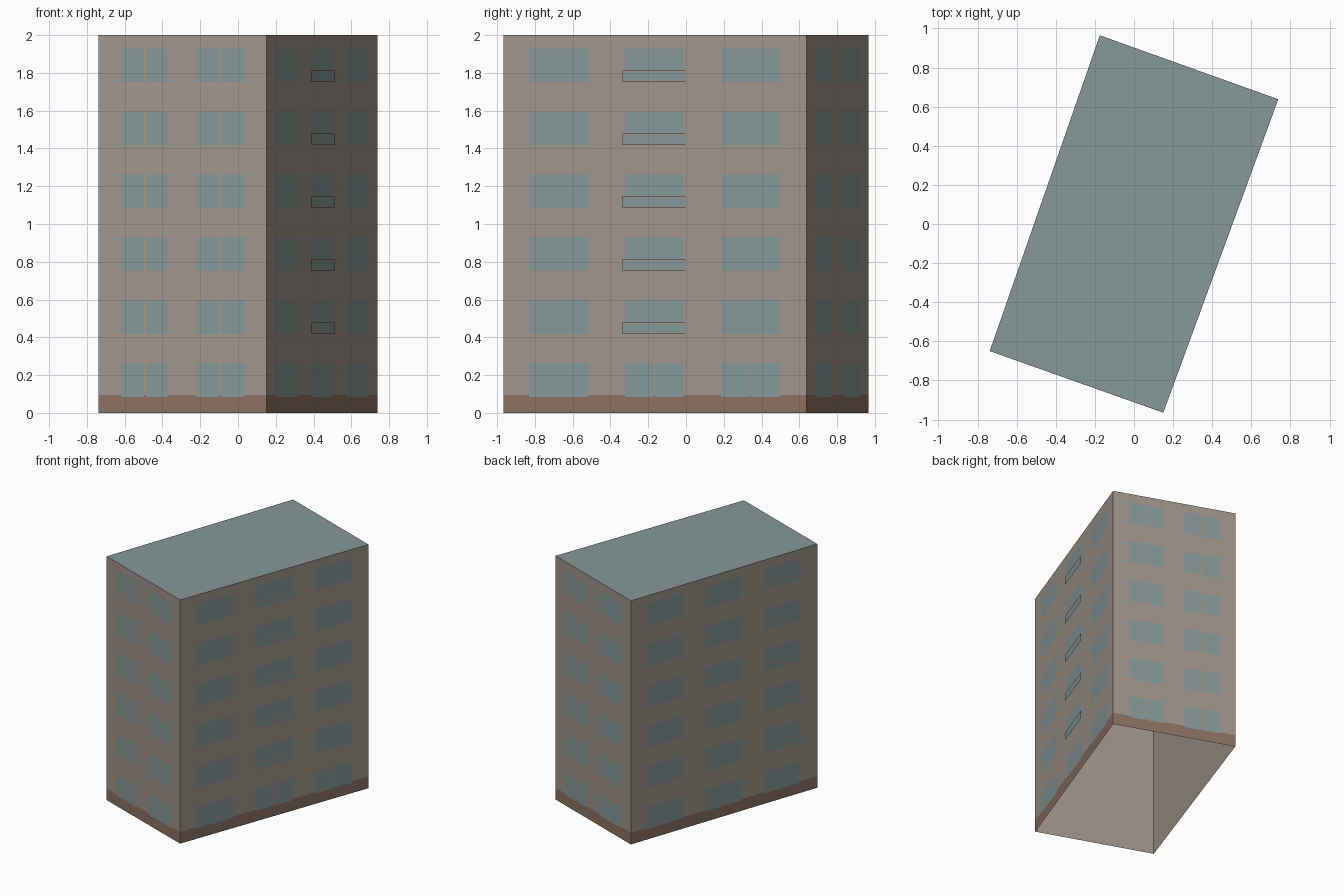
import bpy
import bmesh
from mathutils import Vector

cube = bpy.data.objects.get("Cube")
if cube:
    bpy.data.objects.remove(cube, do_unlink=True)


def make_material(name, rgb):
    mat = bpy.data.materials.new(name)
    mat.use_nodes = True
    colour = (*rgb, 1)
    mat.diffuse_color = colour
    mat.node_tree.nodes["Principled BSDF"].inputs["Base Color"].default_value = colour
    return mat


MATERIALS = [make_material("beige plaster", (0.356, 0.305, 0.258)),
             make_material("blue grey glass", (0.242, 0.314, 0.319)),
             make_material("brown plinth", (0.258, 0.165, 0.122))]
PLASTER, GLASS, PLINTH = range(3)

HEIGHT, PLINTH_TOP = 2.0, 0.095
FLOORS = [0.085 + i / 3 for i in range(6)]
WINDOW_HEIGHT = 0.178
CORNERS = [Vector(c) for c in ((-0.738, -0.65, 0), (0.15, -0.965, 0),
                               (0.738, 0.638, 0), (-0.175, 0.965, 0))]
UP = Vector((0, 0, 1))

# Panes as fractions of the wall length; ground panes may be divided
SHORT_PANES = [(0.135, 0.27), (0.282, 0.41), (0.585, 0.72), (0.732, 0.87)]
LONG_PANES = [(0.084, 0.28), (0.4, 0.594), (0.717, 0.912)]
GROUND_PANES = [(0.084, 0.28), (0.4, 0.494), (0.502, 0.594),
                (0.717, 0.813), (0.816, 0.912)]


def finish(name, bm):
    bmesh.ops.remove_doubles(bm, verts=bm.verts, dist=0.0001)
    mesh = bpy.data.meshes.new(name)
    bm.to_mesh(mesh)
    bm.free()
    for mat in MATERIALS:
        mesh.materials.append(mat)
    obj = bpy.data.objects.new(name, mesh)
    bpy.context.collection.objects.link(obj)
    return obj


def cell_grid(name, start, end, ts, zs, rule, offset=0.0):
    """Upright sheet cut at ts and zs, coloured cell by cell."""
    out = (end - start).cross(UP).normalized() * offset
    bm = bmesh.new()
    ts, zs = sorted(set(ts)), sorted(set(zs))
    for t0, t1 in zip(ts, ts[1:]):
        for z0, z1 in zip(zs, zs[1:]):
            ring = [(t0, z0), (t1, z0), (t1, z1), (t0, z1)]
            face = bm.faces.new([bm.verts.new(start.lerp(end, t) + UP * z + out)
                                 for t, z in ring])
            face.material_index = rule((t0 + t1) / 2, (z0 + z1) / 2)
    return finish(name, bm)


def build_wall(name, start, end, panes, ground):
    def rule(t, z):
        for i, sill in enumerate(FLOORS):
            row = panes if i else ground
            if sill < z < sill + WINDOW_HEIGHT and any(a < t < b for a, b in row):
                return GLASS
        return PLINTH if z < PLINTH_TOP else PLASTER

    ts = [0, 1] + [t for pane in panes + ground for t in pane]
    zs = [0, PLINTH_TOP, HEIGHT]
    for sill in FLOORS:
        zs += [sill, sill + WINDOW_HEIGHT]
    cell_grid(name, start, end, ts, zs, rule)


def build_balconies(side, start, end, t0, t1):
    for i, sill in enumerate(FLOORS[1:], 1):
        low, high = sill + 0.008, sill + 0.052
        cell_grid(f"{side}_balcony_panel_{i}", start, end, [t0, t1],
                  [sill, low, high, sill + 0.062],
                  lambda t, z: GLASS if low < z < high else PLASTER, 0.008)


# Outer walls with cut windows and plinth
a, b, c, d = CORNERS
build_wall("front_wall", a, b, SHORT_PANES, SHORT_PANES)
build_wall("left_wall", b, c, LONG_PANES, GROUND_PANES)
build_wall("back_wall", c, d, SHORT_PANES, SHORT_PANES)
build_wall("right_wall", d, a, LONG_PANES, GROUND_PANES)

# Balcony panels
build_balconies("left", b, c, 0.394, 0.602)
build_balconies("right", d, a, 0.715, 0.92)

# Flat roof
bm = bmesh.new()
bm.faces.new([bm.verts.new(p + UP * HEIGHT) for p in CORNERS]).material_index = GLASS
finish("roof", bm)

# Plain inner lining, open underneath
bm = bmesh.new()
inner = [p * 0.994 for p in CORNERS]
for p, q in zip(inner, inner[1:] + inner[:1]):
    bm.faces.new([bm.verts.new(v) for v in (q, p, p + UP * 1.995, q + UP * 1.995)])
finish("inner_lining", bm)
